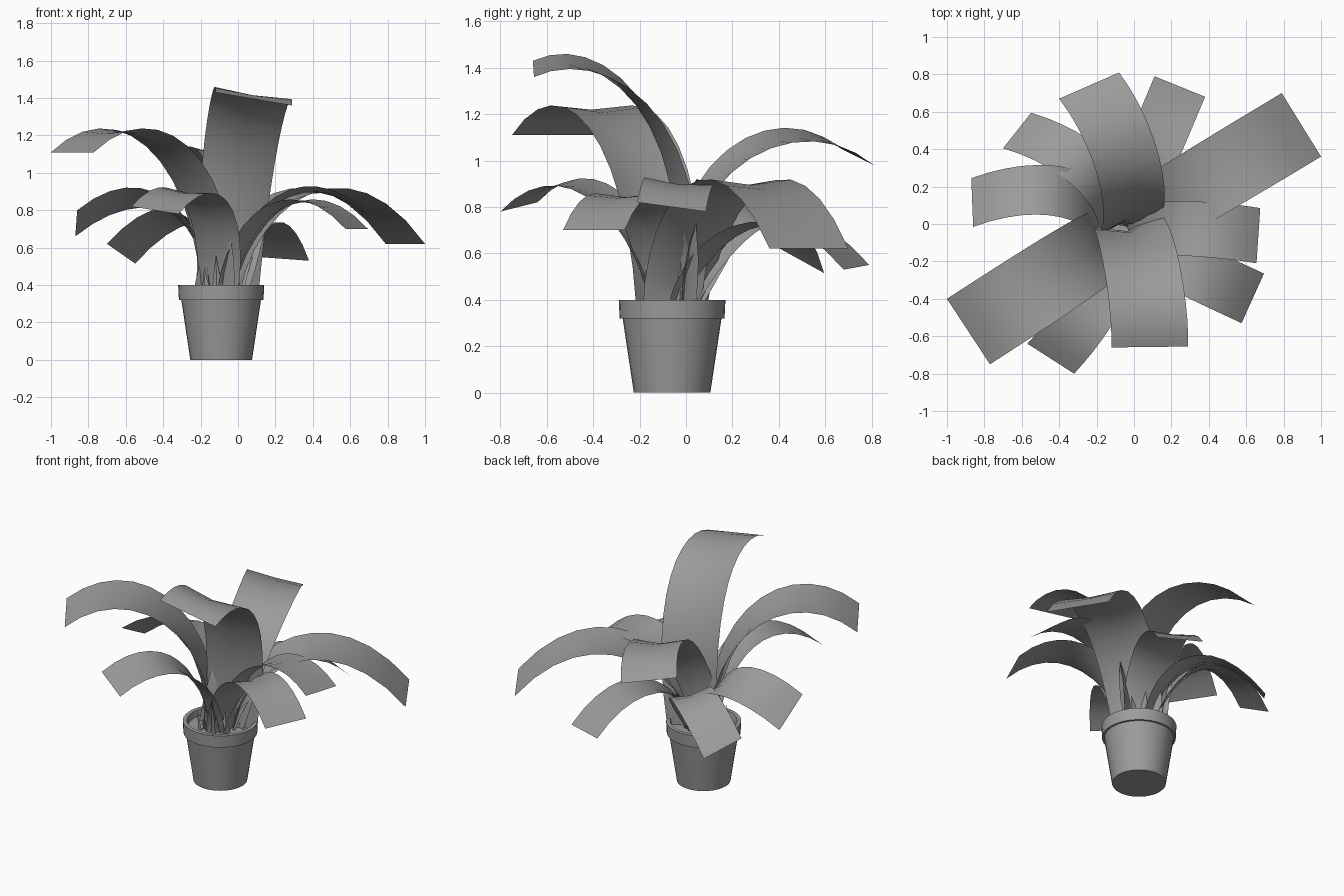
import bpy, bmesh, math, random
from mathutils import Vector

if "Cube" in bpy.data.objects:
    bpy.data.objects.remove(bpy.data.objects["Cube"])

random.seed(4)
CENTRE = Vector((-0.09, -0.06, 0))
GREY = bpy.data.materials.new("dark_grey")
GREY.diffuse_color = (0.33, 0.33, 0.33, 1)
GREY.use_nodes = True
GREY.node_tree.nodes["Principled BSDF"].inputs["Base Color"].default_value = GREY.diffuse_color


def make_object(name, verts, faces):
    mesh = bpy.data.meshes.new(name)
    mesh.from_pydata(verts, [], faces)
    mesh.materials.append(GREY)
    bm = bmesh.new()
    bm.from_mesh(mesh)
    bmesh.ops.recalc_face_normals(bm, faces=bm.faces)
    bm.to_mesh(mesh)
    bm.free()
    ob = bpy.data.objects.new(name, mesh)
    bpy.context.collection.objects.link(ob)
    bpy.context.view_layer.objects.active = ob
    for o in bpy.context.selected_objects:
        o.select_set(False)
    ob.select_set(True)
    bpy.ops.object.shade_smooth_by_angle(angle=math.radians(35))
    return ob


def lathe(name, profile, n=32):
    """Revolve (radius, z) points round the pot axis, capping both ends."""
    verts = [CENTRE + Vector((r * math.cos(2 * math.pi * i / n),
                              r * math.sin(2 * math.pi * i / n), z))
             for r, z in profile for i in range(n)]
    faces = [(j * n + i, j * n + (i + 1) % n, (j + 1) * n + (i + 1) % n, (j + 1) * n + i)
             for j in range(len(profile) - 1) for i in range(n)]
    last = (len(profile) - 1) * n
    faces += [tuple(range(n)), tuple(range(last, last + n))]
    return make_object(name, verts, faces)


def bezier(p, t):
    s = 1 - t
    return p[0] * s**3 + p[1] * 3 * t * s * s + p[2] * 3 * t * t * s + p[3] * t**3


def leaf(name, c1, c2, peak, base_width, bow=0.0, start=0.05, lean=0.08, shift=(0, 0),
         fold=0.35, n=12):
    """Arching, slightly keeled ribbon from the pot to the tip corners c1, c2."""
    c1, c2 = Vector(c1), Vector(c2)
    tip = (c1 + c2) / 2
    origin = CENTRE + Vector((shift[0], shift[1], 0))
    d = Vector((tip.x - origin.x, tip.y - origin.y, 0))
    reach = d.length
    d.normalize()
    left = Vector((-d.y, d.x, 0))
    edge = (c1 - c2) / 2
    if edge.dot(left) < 0:
        edge = -edge
    z0 = 0.36
    z1 = z0 + 0.85 * (peak - z0)
    z2 = (peak - 0.027 * z0 - 0.189 * z1 - 0.343 * tip.z) / 0.441
    up = Vector((0, 0, 1))
    path = [origin + d * start + up * z0,
            origin + d * (start + lean) + left * bow + up * z1,
            origin + d * reach * 0.58 + left * bow + up * z2,
            tip]
    half = [left * base_width / 2, left * edge.length, edge, edge]
    verts = []
    for i in range(n + 1):
        t = i / n
        c, w = bezier(path, t), bezier(half, t)
        tangent = bezier(path, min(t + 0.01, 1)) - bezier(path, max(t - 0.01, 0))
        keel = tangent.cross(w).normalized() * w.length * fold * (1 - t) / 2
        verts += [c + w + keel, c - keel, c - w + keel]
    faces = [(3 * i + k, 3 * i + k + 1, 3 * i + k + 4, 3 * i + k + 3)
             for i in range(n) for k in range(2)]
    return make_object(name, verts, faces)


# Pot with rim, hollow top and soil
lathe("pot", [(0.165, 0), (0.213, 0.32), (0.226, 0.32), (0.23, 0.40),
              (0.205, 0.40), (0.198, 0.36)])

# Large leaves
leaf("large_leaf_right", (0.79, 0.70, 0.62), (1.0, 0.36, 0.62), 0.9, 0.32)
leaf("large_leaf_left", (-1.0, -0.40, 1.11), (-0.77, -0.75, 1.11), 1.225, 0.34, lean=0.02)
leaf("tall_leaf_front", (-0.12, -0.66, 1.43), (0.29, -0.655, 1.36), 1.39, 0.34,
     bow=0.06, start=0, lean=-0.07, shift=(0.04, 0.04))
leaf("large_leaf_back", (-0.40, 0.67, 1.05), (-0.08, 0.81, 0.98), 1.1, 0.3,
     bow=-0.17, start=0.04, lean=-0.06)

# Shorter leaves
leaf("small_leaf_back_right", (0.11, 0.79, 0.55), (0.38, 0.68, 0.53), 0.73, 0.24)
leaf("small_leaf_back_left", (-0.70, 0.405, 0.62), (-0.55, 0.595, 0.515), 0.76, 0.22, bow=-0.18)
leaf("small_leaf_left", (-0.87, 0.245, 0.66), (-0.86, -0.015, 0.80), 0.86, 0.24, bow=-0.21)
leaf("small_leaf_right", (0.675, 0.085, 0.78), (0.655, -0.21, 0.82), 0.905, 0.24, bow=0.05,
     lean=0.04)
leaf("small_leaf_front_right", (0.695, -0.265, 0.70), (0.575, -0.53, 0.70), 0.85, 0.24)
leaf("small_leaf_front_left", (-0.57, -0.64, 0.82), (-0.32, -0.80, 0.78), 0.9, 0.24, bow=0.08)

# Young pointed shoots standing in the soil
for i in range(13):
    a = 2 * math.pi * i / 13 + random.uniform(-0.2, 0.2)
    d = Vector((math.cos(a), math.sin(a), 0))
    side = Vector((-d.y, d.x, 0)) * 0.032
    foot = CENTRE + d * random.uniform(0.05, 0.14) + Vector((0, 0, 0.355))
    top = foot + d * random.uniform(-0.02, 0.05) + Vector((0, 0, random.uniform(0.1, 0.23)))
    make_object("shoot_%02d" % (i + 1),
                [foot - side, foot + d * 0.015, foot + side, top],
                [(0, 1, 3), (1, 2, 3)])
